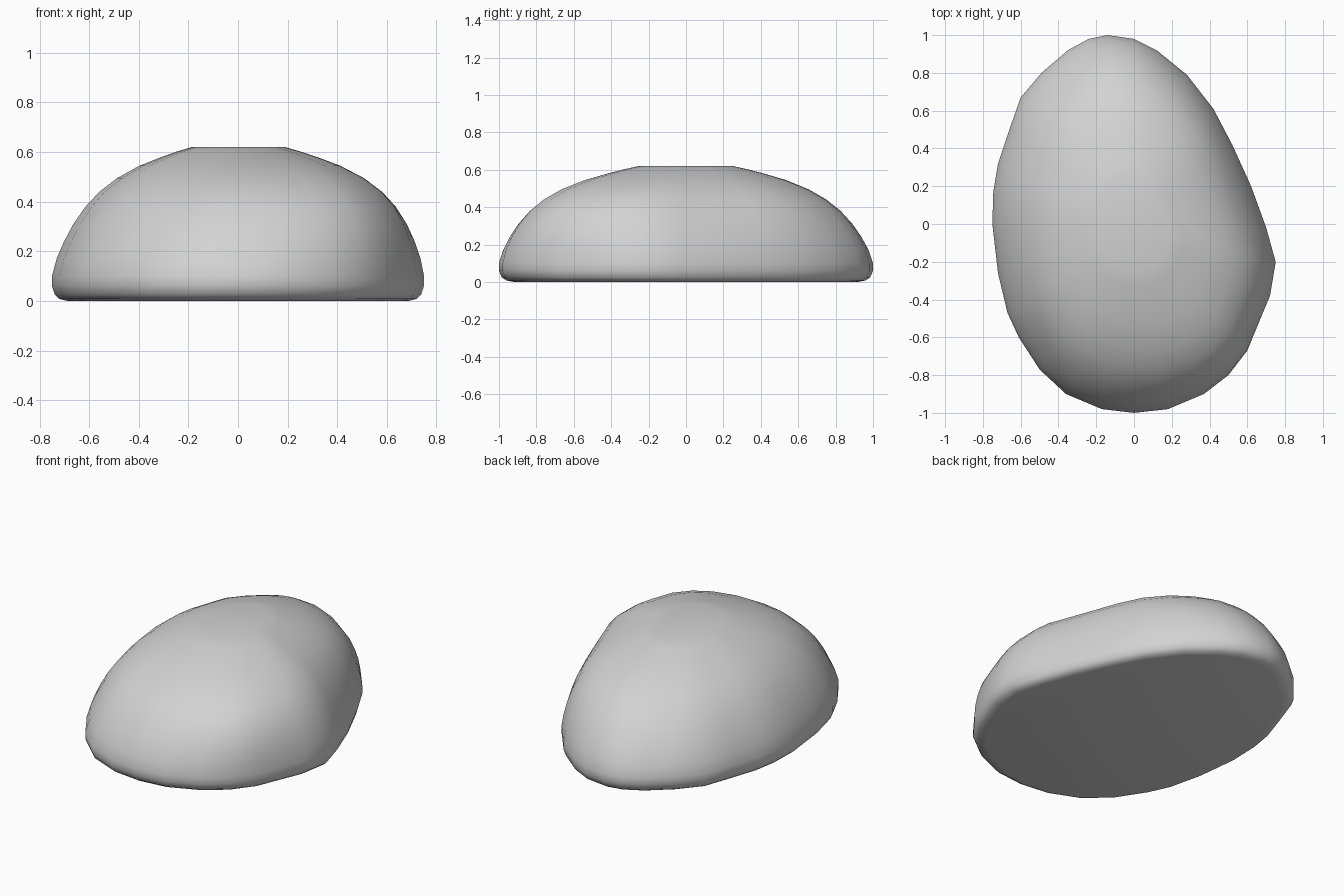
import bpy, bmesh, math

cube = bpy.data.objects.get("Cube")
if cube:
    bpy.data.objects.remove(cube, do_unlink=True)

# Stone colour
stone = bpy.data.materials.new("stone_grey")
stone.use_nodes = True
colour = (0.65, 0.65, 0.65, 1)
stone.diffuse_color = colour
shader = stone.node_tree.nodes["Principled BSDF"]
shader.inputs["Base Color"].default_value = colour
shader.inputs["Roughness"].default_value = 0.8

# Irregular egg-shaped footprint at its widest level
outline = [(-.14, 1), (0, .98), (.12, .92), (.28, .79), (.42, .61), (.52, .42),
           (.62, .2), (.7, -.02), (.75, -.2), (.72, -.38), (.67, -.5), (.6, -.67),
           (.5, -.8), (.37, -.9), (.18, -.98), (0, -1), (-.17, -.98), (-.36, -.9),
           (-.5, -.77), (-.61, -.6), (-.67, -.47), (-.72, -.26), (-.75, 0),
           (-.745, .17), (-.72, .32), (-.66, .5), (-.6, .67), (-.49, .8),
           (-.35, .92), (-.24, .98)]

# Dome profile: share of the footprint at each height
profile = [(.92, 0), (.96, .008), (.985, .025), (1, .06), (1, .1), (.975, .17),
           (.935, .24), (.885, .31), (.82, .38), (.745, .44), (.65, .495),
           (.53, .545), (.42, .578), (.33, .602), (.25, .62)]


def bump(angle, centre, width):
    gap = math.degrees(angle) - centre
    gap = (gap + 180) % 360 - 180
    return math.exp(-(gap / width) ** 2)


def fullness(angle):
    # Steep shoulder on the front left, gentler one on the back left
    return 0.4 * bump(angle, -48, 32) + 0.2 * bump(angle, 55, 32)


bm = bmesh.new()
rings = []
for share, z in profile:
    ring = []
    for x, y in outline:
        s = share
        if z > .1:
            s += 2 * fullness(math.atan2(y, x)) * share ** 3 * (1 - share)
        ring.append(bm.verts.new((x * s, y * s, z)))
    rings.append(ring)

count = len(outline)
for low, high in zip(rings, rings[1:]):
    for i in range(count):
        j = (i + 1) % count
        bm.faces.new((low[i], low[j], high[j], high[i]))
bm.faces.new(rings[0])
bm.faces.new(rings[-1])
bmesh.ops.recalc_face_normals(bm, faces=bm.faces)

mesh = bpy.data.meshes.new("stone")
bm.to_mesh(mesh)
bm.free()
mesh.materials.append(stone)
rock = bpy.data.objects.new("stone", mesh)
bpy.context.collection.objects.link(rock)

bpy.ops.object.select_all(action="DESELECT")
rock.select_set(True)
bpy.context.view_layer.objects.active = rock
bpy.ops.object.shade_smooth_by_angle(angle=math.radians(50))
